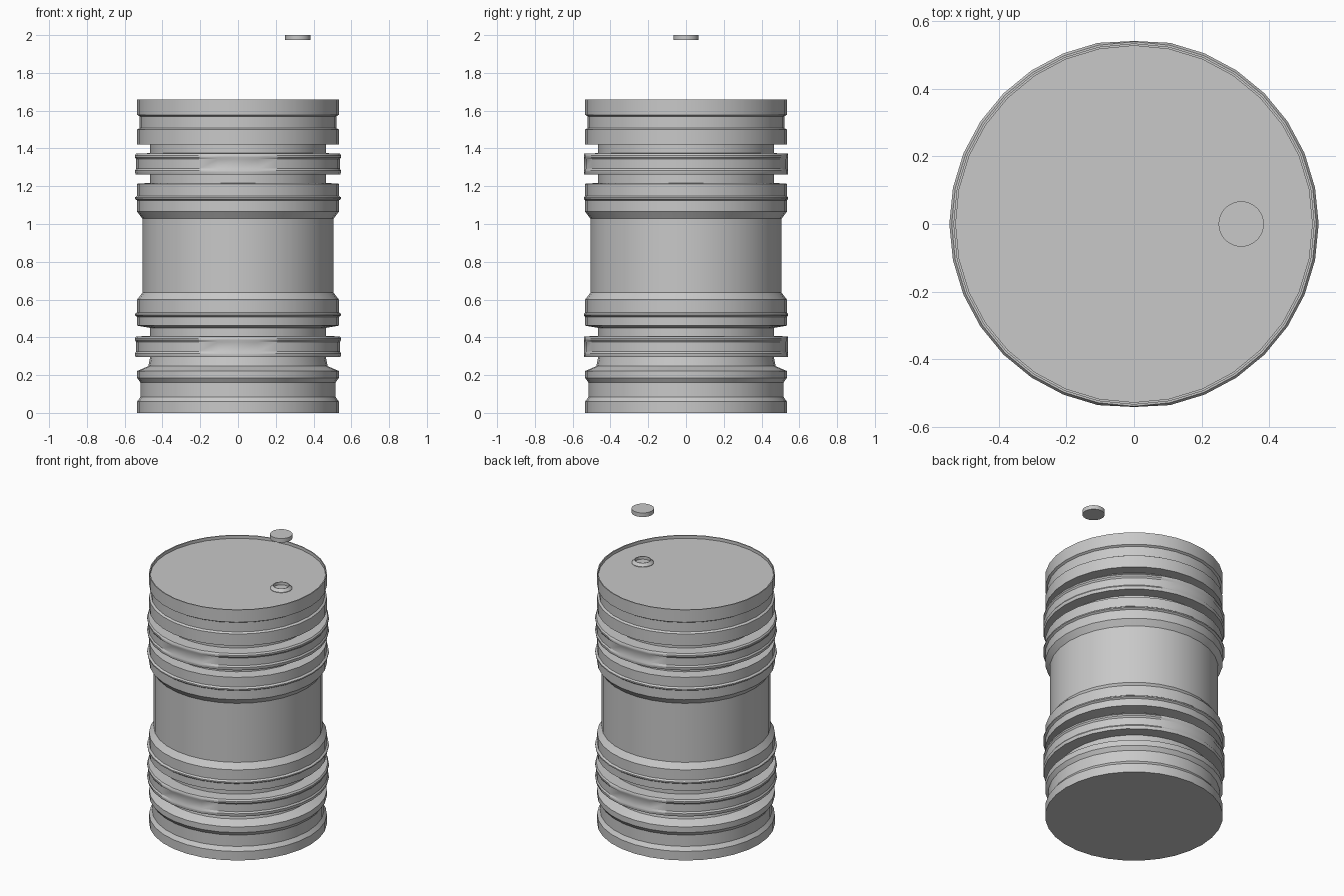
import bpy, bmesh, math

cube = bpy.data.objects.get("Cube")
if cube:
    bpy.data.objects.remove(cube, do_unlink=True)

# Single painted-metal colour
grey = bpy.data.materials.new("plain grey")
grey.use_nodes = True
colour = (0.58, 0.58, 0.58, 1)
grey.diffuse_color = colour
grey.node_tree.nodes["Principled BSDF"].inputs["Base Color"].default_value = colour


def lathe(name, profile, sides, centre_x=0.0, y_limit=None):
    """Spin (radius, height) points about z; ends at radius 0 close the shape."""
    bm = bmesh.new()
    points = [bm.verts.new((r, 0, z)) for r, z in profile]
    edges = [bm.edges.new(pair) for pair in zip(points, points[1:])]
    bmesh.ops.spin(bm, geom=points + edges, cent=(0, 0, 0), axis=(0, 0, 1),
                   angle=math.tau, steps=sides, use_duplicate=False)
    bmesh.ops.remove_doubles(bm, verts=bm.verts, dist=0.0005)
    bmesh.ops.recalc_face_normals(bm, faces=bm.faces)
    if y_limit:
        for v in bm.verts:
            v.co.y = max(-y_limit, min(y_limit, v.co.y))
    mesh = bpy.data.meshes.new(name)
    bm.to_mesh(mesh)
    bm.free()
    mesh.materials.append(grey)
    obj = bpy.data.objects.new(name, mesh)
    obj.location.x = centre_x
    bpy.context.collection.objects.link(obj)
    bpy.ops.object.select_all(action='DESELECT')
    obj.select_set(True)
    bpy.context.view_layer.objects.active = obj
    bpy.ops.object.shade_smooth_by_angle(angle=math.radians(25))
    return obj


BAND, RIDGE, WALL, GROOVE = 0.534, 0.546, 0.506, 0.465


def flange(z):
    """Wide hoop with a ridge near each edge, starting at height z."""
    return [(GROOVE, z), (RIDGE - 0.004, z), (RIDGE, z + 0.012), (RIDGE, z + 0.02),
            (BAND + 0.005, z + 0.03), (BAND + 0.005, z + 0.08),
            (RIDGE, z + 0.09), (RIDGE, z + 0.1), (BAND + 0.005, z + 0.11),
            (GROOVE, z + 0.112)]


def ridge(z):
    """Thin raised bead on a band."""
    return [(BAND, z - 0.012), (RIDGE, z - 0.004), (RIDGE, z + 0.004), (BAND, z + 0.012)]


# Barrel body, from the base up to the rim and recessed lid
base = [(0, 0), (BAND, 0), (BAND, 0.06), (0.516, 0.085), (0.516, 0.16),
        (BAND, 0.185), (BAND, 0.222), (0.475, 0.247)]
lower_band = [(GROOVE, 0.45), (BAND, 0.462)] + ridge(0.52) + [(BAND, 0.6), (WALL, 0.637)]
upper_band = [(WALL, 1.028), (BAND, 1.065)] + ridge(1.137) + [(BAND, 1.213), (GROOVE, 1.218)]
top = [(GROOVE, 1.42), (BAND, 1.422), (BAND, 1.5), (0.521, 1.508), (0.521, 1.57),
       (BAND, 1.578), (BAND, 1.66), (0.527, 1.66), (0.527, 1.64), (0, 1.64)]
lathe("barrel_body", base + flange(0.295) + lower_band + upper_band + flange(1.263) + top,
      32, y_limit=0.541)

# Filler spout: tapered collar with an open well
lathe("filler_spout", [(0.066, 1.638), (0.066, 1.643), (0.05, 1.66), (0.046, 1.66),
                       (0.046, 1.641), (0, 1.641)], 32, centre_x=0.317)

# Loose cap hovering above the spout
lathe("spout_cap", [(0, 1.973), (0.067, 1.973), (0.067, 2.0), (0, 2.0)], 32, centre_x=0.317)
